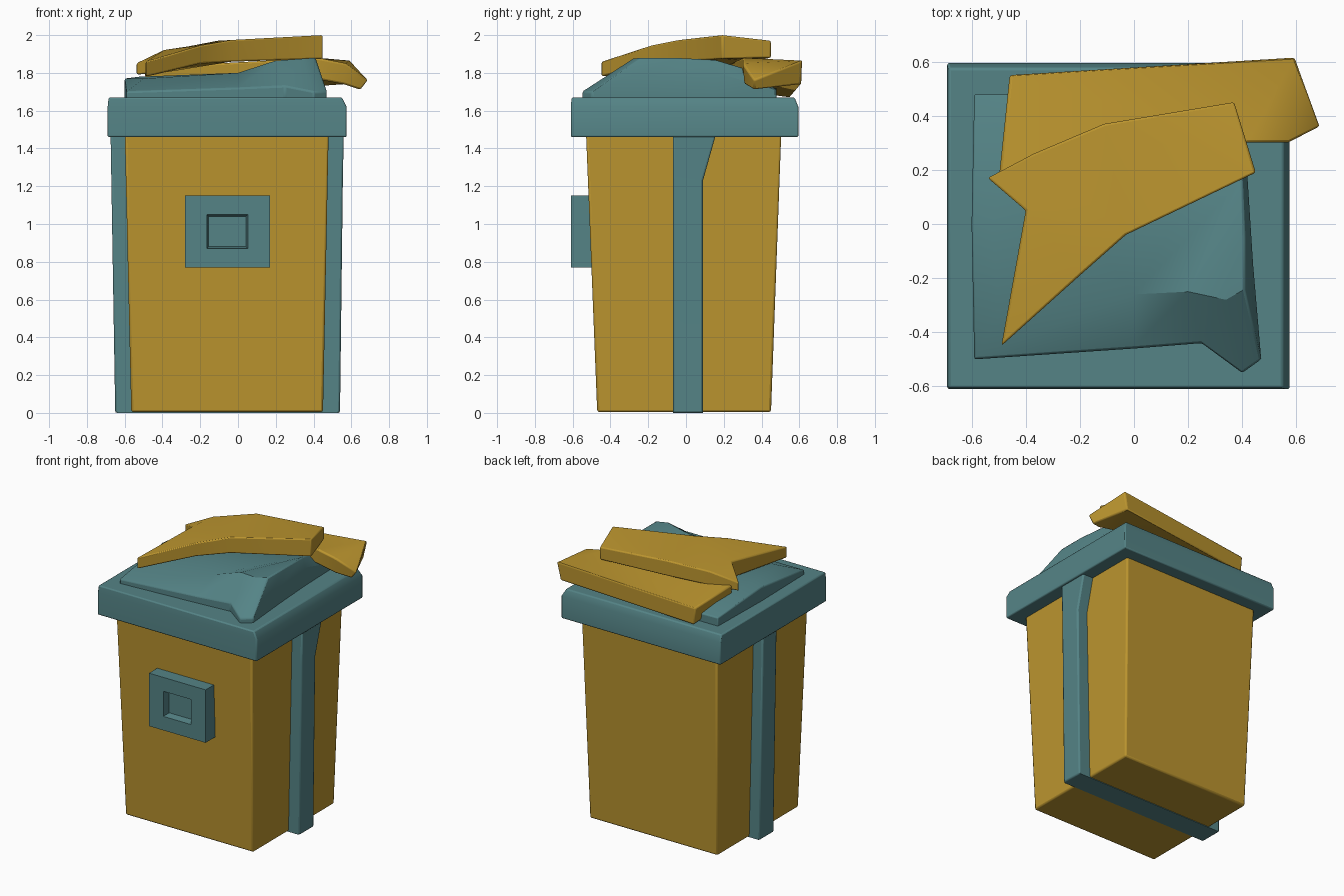
import bpy, bmesh, math


def material(name, rgb):
    m = bpy.data.materials.new(name)
    m.diffuse_color = (*rgb, 1)
    return m


OCHRE = material("ochre yellow", (0.50, 0.30, 0.028))
TEAL = material("dusty teal", (0.09, 0.23, 0.24))


def loft(name, rings, mat, bevel=0.0):
    """Skin matching rings of points, closing both ends."""
    bm = bmesh.new()
    loops = [[bm.verts.new(p) for p in ring] for ring in rings]
    n = len(loops[0])
    for a, b in zip(loops, loops[1:]):
        for i in range(n):
            j = (i + 1) % n
            bm.faces.new((a[i], a[j], b[j], b[i]))
    ends = [bm.faces.new(loops[0][::-1]), bm.faces.new(loops[-1])]
    if n > 4:
        bmesh.ops.triangulate(bm, faces=ends)
    bmesh.ops.recalc_face_normals(bm, faces=bm.faces[:])
    me = bpy.data.meshes.new(name)
    bm.to_mesh(me)
    bm.free()
    ob = bpy.data.objects.new(name, me)
    bpy.context.collection.objects.link(ob)
    me.materials.append(mat)
    if bevel:
        mod = ob.modifiers.new("soft edges", "BEVEL")
        mod.width = bevel
        mod.segments = 2
        mod.limit_method = "ANGLE"
        mod.angle_limit = math.radians(40)
    bpy.ops.object.select_all(action="DESELECT")
    ob.select_set(True)
    bpy.context.view_layer.objects.active = ob
    bpy.ops.object.shade_smooth_by_angle(angle=math.radians(35))
    return ob


def rect(x0, x1, y0, y1, z):
    return [(x0, y0, z), (x1, y0, z), (x1, y1, z), (x0, y1, z)]


def upright(x0, x1, z0, z1, y):
    return [(x0, y, z0), (x1, y, z0), (x1, y, z1), (x0, y, z1)]


# Tapered bin body
loft("bin_body", [rect(-0.565, 0.45, -0.47, 0.45, 0.004),
                  rect(-0.60, 0.48, -0.53, 0.505, 1.50)], OCHRE, 0.012)

# Side straps and the strap running underneath
loft("left_strap", [rect(-0.65, -0.50, -0.07, 0.09, 0.0),
                    rect(-0.675, -0.50, -0.07, 0.09, 1.50)], TEAL, 0.01)
loft("right_strap", [rect(0.40, 0.54, -0.07, 0.09, 0.0),
                     rect(0.40, 0.555, -0.07, 0.09, 1.23),
                     rect(0.40, 0.56, -0.07, 0.16, 1.48)], TEAL, 0.01)
loft("bottom_strap", [rect(-0.64, 0.53, -0.07, 0.09, 0.0),
                      rect(-0.64, 0.53, -0.07, 0.09, 0.03)], TEAL)

# Front latch plate with square recess
loft("front_latch", [upright(-0.28, 0.17, 0.77, 1.15, -0.46),
                     upright(-0.28, 0.17, 0.77, 1.15, -0.61),
                     upright(-0.165, 0.052, 0.87, 1.05, -0.61),
                     upright(-0.155, 0.042, 0.88, 1.04, -0.56)], TEAL)

# Lid rim
loft("lid_rim", [rect(-0.69, 0.575, -0.61, 0.595, 1.46),
                 rect(-0.69, 0.575, -0.61, 0.595, 1.62),
                 rect(-0.685, 0.55, -0.605, 0.575, 1.67)], TEAL, 0.008)

# Crumpled lid top rising to a peak on the right
shoulder = [(-0.59, -0.50, 1.70), (0.0, -0.46, 1.72), (0.25, -0.44, 1.73),
            (0.40, -0.55, 1.70), (0.47, -0.50, 1.70), (0.44, -0.15, 1.79),
            (0.42, 0.16, 1.80), (0.41, 0.48, 1.71), (-0.59, 0.48, 1.73),
            (-0.60, 0.0, 1.77)]
peak = [(-0.50, -0.34, 1.77), (0.0, -0.26, 1.80), (0.20, -0.25, 1.865),
        (0.34, -0.28, 1.875), (0.41, -0.24, 1.88), (0.41, -0.05, 1.88),
        (0.40, 0.16, 1.87), (0.35, 0.32, 1.82), (-0.45, 0.30, 1.76),
        (-0.52, 0.0, 1.78)]
base = [(x, y, 1.65) for x, y, z in shoulder]
loft("lid_top", [base, shoulder, peak], TEAL, 0.008)

# Lower folded slab lying along the back of the lid
loft("lower_flap", [
    [(-0.45, 0.55, 1.67), (0.57, 0.61, 1.74), (0.65, 0.36, 1.71),
     (0.56, 0.31, 1.74), (0.40, 0.31, 1.77), (-0.48, 0.17, 1.72)],
    [(-0.46, 0.55, 1.79), (0.595, 0.615, 1.865), (0.69, 0.36, 1.76),
     (0.57, 0.30, 1.85), (0.42, 0.30, 1.88), (-0.50, 0.18, 1.83)],
], OCHRE, 0.01)

# Upper flap: outline with bottom and top heights
outline = [(-0.54, 0.17, 1.79, 1.85), (-0.37, 0.26, 1.82, 1.92),
           (-0.11, 0.37, 1.86, 1.97), (0.37, 0.45, 1.88, 1.97),
           (0.45, 0.19, 1.875, 2.0), (-0.03, -0.04, 1.86, 1.975),
           (-0.20, -0.19, 1.85, 1.945), (-0.49, -0.45, 1.78, 1.86),
           (-0.40, 0.05, 1.80, 1.92)]
loft("upper_flap", [[(x, y, b) for x, y, b, t in outline],
                    [(x, y, t) for x, y, b, t in outline]], OCHRE, 0.008)
